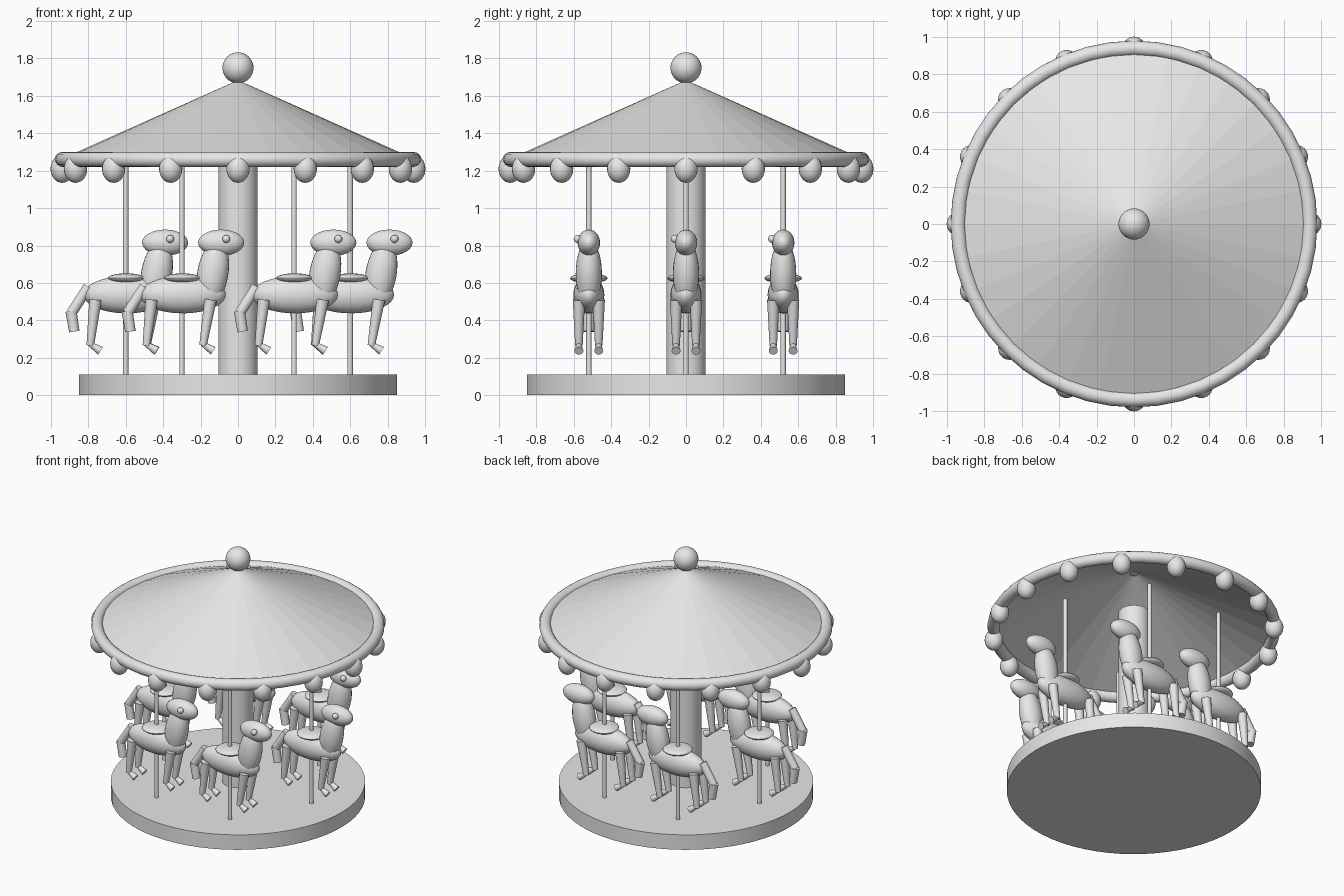
import bpy, bmesh, math
from mathutils import Vector, Matrix

if "Cube" in bpy.data.objects:
    bpy.data.objects.remove(bpy.data.objects["Cube"])

# One plain light grey for the whole model
GREY = bpy.data.materials.new("light grey")
GREY.diffuse_color = (0.8, 0.8, 0.8, 1)
GREY.use_nodes = True
GREY.node_tree.nodes["Principled BSDF"].inputs["Base Color"].default_value = GREY.diffuse_color


def make(name, bm, smooth=True):
    me = bpy.data.meshes.new(name)
    bm.to_mesh(me)
    bm.free()
    me.materials.append(GREY)
    ob = bpy.data.objects.new(name, me)
    bpy.context.collection.objects.link(ob)
    if smooth:
        me.shade_smooth()
        me.set_sharp_from_angle(angle=math.radians(40))
    return ob


def ball(bm, centre, radii, tilt=0, u=24, v=16):
    mat = (Matrix.Translation(centre) @ Matrix.Rotation(tilt, 4, 'Y')
           @ Matrix.Diagonal((*radii, 1)))
    bmesh.ops.create_uvsphere(bm, u_segments=u, v_segments=v, radius=1, matrix=mat)


def rod(bm, a, b, r1, r2, n=16):
    a, b = Vector(a), Vector(b)
    d = b - a
    mat = Matrix.Translation((a + b) / 2) @ d.to_track_quat('Z', 'Y').to_matrix().to_4x4()
    bmesh.ops.create_cone(bm, cap_ends=True, segments=n, radius1=r1, radius2=r2,
                          depth=d.length, matrix=mat)


# Platform and centre column
bm = bmesh.new()
rod(bm, (0, 0, 0), (0, 0, 0.11), 0.85, 0.85, 64)
make("platform", bm)
bm = bmesh.new()
rod(bm, (0, 0, 0.1), (0, 0, 1.37), 0.105, 0.105, 32)
make("centre_column", bm)

# Open cone roof
bm = bmesh.new()
bmesh.ops.create_cone(bm, cap_ends=False, segments=32, radius1=0.95, radius2=0.01,
                      depth=0.42, matrix=Matrix.Translation((0, 0, 1.47)))
make("canopy", bm, smooth=False)

# Rim ring, hanging bulbs and top ball
bpy.ops.mesh.primitive_torus_add(major_segments=48, minor_segments=16, major_radius=0.94,
                                 minor_radius=0.04, location=(0, 0, 1.26))
rim = bpy.context.object
rim.name = "canopy_rim"
rim.data.materials.append(GREY)
rim.data.shade_smooth()
bm = bmesh.new()
for i in range(16):
    a = i * math.tau / 16
    ball(bm, (0.94 * math.cos(a), 0.94 * math.sin(a), 1.21), (0.062, 0.062, 0.075))
make("rim_bulbs", bm)
bm = bmesh.new()
ball(bm, (0, 0, 1.75), (0.083, 0.083, 0.083), u=32, v=20)
make("top_ball", bm)


# One horse, built around the origin and facing +x
def horse_parts():
    body = bmesh.new()
    ball(body, (0.005, 0, 0.537), (0.23, 0.083, 0.1))
    ball(body, (0.165, 0, 0.65), (0.083, 0.07, 0.18), tilt=0.17)
    ball(body, (0.21, 0, 0.815), (0.123, 0.06, 0.07))
    hooves = bmesh.new()
    for y in (-0.053, 0.053):
        for top, foot in ((-0.162, -0.19), (0.153, 0.113)):
            rod(body, (top, y, 0.51), (foot, y, 0.265), 0.033, 0.02)
            rod(hooves, (foot - 0.005, y, 0.275), (foot + 0.055, y, 0.237), 0.012, 0.024)
    saddle = bmesh.new()
    ball(saddle, (0.003, 0, 0.625), (0.1, 0.1, 0.026))
    tail = bmesh.new()
    rod(tail, (-0.2, 0, 0.58), (-0.29, 0, 0.44), 0.028, 0.028)
    rod(tail, (-0.293, 0, 0.45), (-0.275, 0, 0.34), 0.03, 0.028)
    eye = bmesh.new()
    ball(eye, (0.237, -0.06, 0.835), (0.021, 0.021, 0.021), u=16, v=10)
    pole = bmesh.new()
    rod(pole, (0, 0, 0.1), (0, 0, 1.25), 0.014, 0.014)
    return [make("horse_body", body), make("horse_hooves", hooves),
            make("saddle", saddle), make("horse_tail", tail),
            make("horse_eye", eye), make("pole", pole)]


# Six horses on a ring, all facing the same way
parts = horse_parts()
for i in range(6):
    a = i * math.tau / 6
    for p in parts:
        ob = p if i == 0 else p.copy()
        if i:
            bpy.context.collection.objects.link(ob)
        ob.location = (0.6 * math.cos(a), 0.6 * math.sin(a), 0)
